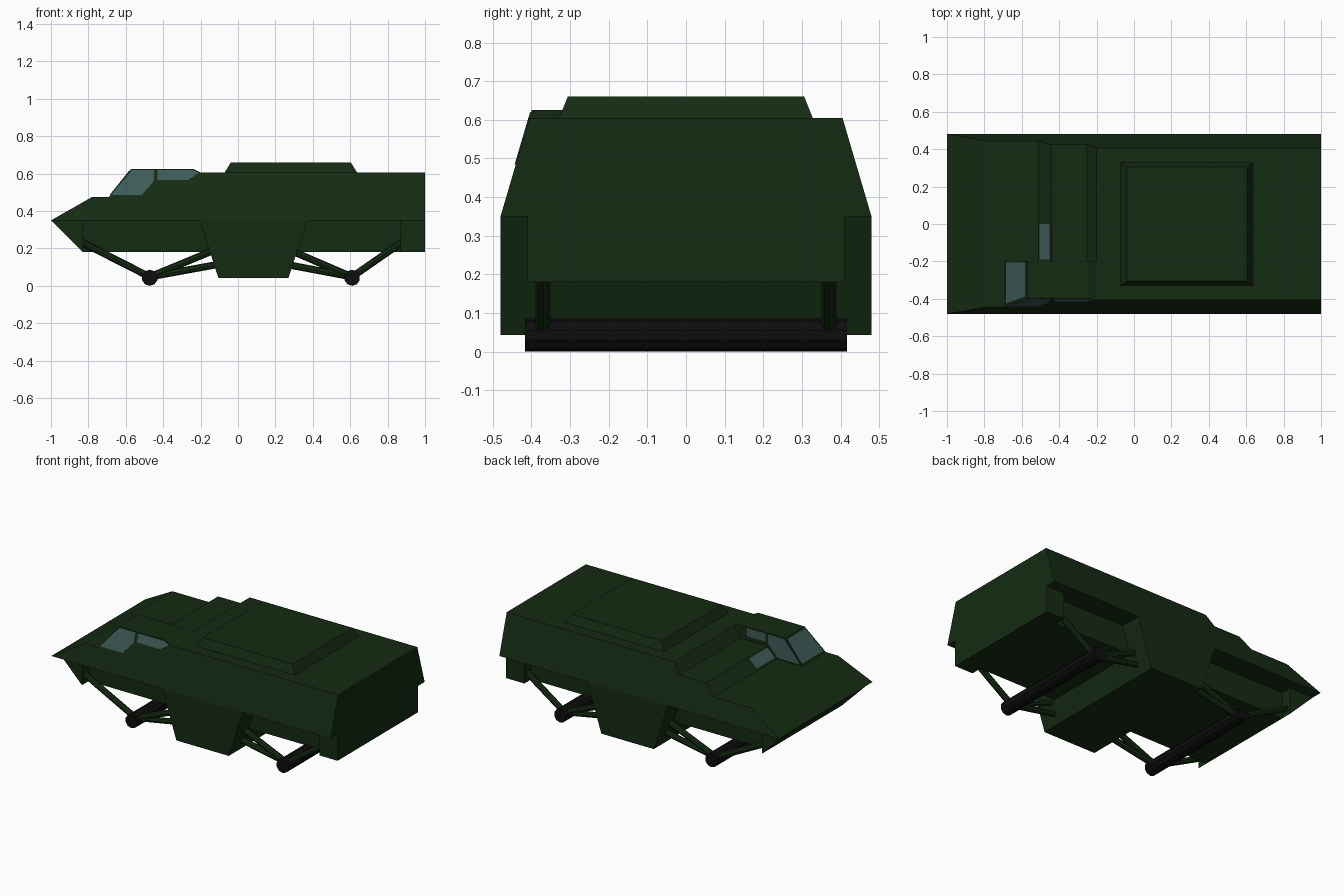
import bpy, bmesh
from mathutils import Vector

if "Cube" in bpy.data.objects:
    bpy.data.objects.remove(bpy.data.objects["Cube"])


def material(name, rgb):
    m = bpy.data.materials.new(name)
    m.diffuse_color = (*rgb, 1)
    m.use_nodes = True
    m.node_tree.nodes["Principled BSDF"].inputs["Base Color"].default_value = m.diffuse_color
    return m


GREEN = material("dark_green", (0.007, 0.024, 0.006))
BLACK = material("black", (0.004, 0.004, 0.004))
GLASS = material("glass", (0.05, 0.11, 0.10))


def side(z):
    """Half width of the sloping upper hull at height z."""
    return 0.48 - 0.294 * (z - 0.35)


def finish(name, bm, mat):
    bmesh.ops.recalc_face_normals(bm, faces=bm.faces)
    me = bpy.data.meshes.new(name)
    bm.to_mesh(me)
    bm.free()
    me.materials.append(mat)
    ob = bpy.data.objects.new(name, me)
    bpy.context.collection.objects.link(ob)
    return ob


def prism(name, profile, y0, y1, mat=GREEN):
    """Extrude an x-z profile between y0 and y1 (numbers or functions of z)."""
    f0 = y0 if callable(y0) else lambda z: y0
    f1 = y1 if callable(y1) else lambda z: y1
    bm = bmesh.new()
    a = [bm.verts.new((x, f0(z), z)) for x, z in profile]
    b = [bm.verts.new((x, f1(z), z)) for x, z in profile]
    bm.faces.new(a)
    bm.faces.new(b[::-1])
    n = len(a)
    for i in range(n):
        j = (i + 1) % n
        bm.faces.new((a[i], b[i], b[j], a[j]))
    return finish(name, bm, mat)


def rod(name, p, q, r, sides, mat):
    """Cylinder between two points."""
    p, q = Vector(p), Vector(q)
    bm = bmesh.new()
    bmesh.ops.create_cone(bm, cap_ends=True, segments=sides, radius1=r, radius2=r,
                          depth=(q - p).length)
    ob = finish(name, bm, mat)
    ob.rotation_mode = 'QUATERNION'
    ob.rotation_quaternion = (q - p).to_track_quat('Z', 'Y')
    ob.location = (p + q) / 2
    return ob


def slab(x, z, nx, nz, out=0.004, inn=0.01):
    """Thin strip profile from point x[0],z[0] to x[1],z[1] along a slope."""
    return [(x[0] + nx * out, z[0] + nz * out), (x[1] + nx * out, z[1] + nz * out),
            (x[1] - nx * inn, z[1] - nz * inn), (x[0] - nx * inn, z[0] - nz * inn)]


# Upper hull with sloping sides
prism("upper_hull",
      [(-1, .35), (-.78, .475), (-.51, .475), (-.44, .54), (-.25, .54),
       (-.2, .605), (1, .605), (1, .35)],
      lambda z: -side(z), side)

# Offset driver cab on the front side
prism("cab", [(-.69, .475), (-.57, .625), (-.24, .625), (-.2, .605), (-.2, .475)],
      lambda z: -side(z), -.2)

# Lower hull: nose wedge, narrow keel between the wheel wells, tail, deep middle
prism("nose_wedge", [(-1, .35), (-.83, .18), (-.83, .35)], -.41, .41)
prism("keel", [(-.83, .35), (-.83, .18), (.87, .18), (.87, .35)], -.34, .34)
prism("tail_block", [(.87, .35), (.87, .18), (1, .18), (1, .35)], -.41, .41)
prism("middle_block", [(-.205, .35), (-.105, .043), (.27, .043), (.37, .35)], -.48, .48)

# Raised roof hatch
def hatch_side(z):
    return .328 - (z - .605) * .4

prism("roof_hatch", [(-.072, .605), (-.038, .66), (.603, .66), (.637, .605)],
      lambda z: -hatch_side(z), hatch_side)

# Cab windows, outer sloping side and inner upright side
front_pane = [(-.68, .485), (-.565, .62), (-.45, .62), (-.45, .56), (-.515, .485)]
rear_pane = [(-.43, .62), (-.245, .62), (-.21, .605), (-.265, .567), (-.43, .567)]
short_pane = [(-.43, .62), (-.3, .62), (-.3, .567), (-.43, .567)]
for label, pane in (("front", front_pane), ("rear", rear_pane)):
    prism(f"outer_{label}_window", pane,
          lambda z: -side(z) - .003, lambda z: -side(z) + .01, GLASS)
for label, pane in (("front", front_pane), ("rear", short_pane)):
    prism(f"inner_{label}_window", pane, -.21, -.197, GLASS)

# Windscreen on the cab slope and small window on the hull step
prism("windscreen", slab((-.682, -.577), (.485, .616), -.78, .625),
      lambda z: -side(z) + .012, -.207, GLASS)
prism("step_window", slab((-.502, -.447), (.482, .533), -.68, .73), -.19, 0, GLASS)

# Axle rollers and their struts
for label, ax, ends in (
        ("front", -.472, [(-.84, .235), (-.14, .185), (-.12, .112)]),
        ("rear", .61, [(.88, .235), (.29, .185), (.27, .112)])):
    rod(f"{label}_roller", (ax, -.417, .043), (ax, .417, .043), .043, 10, BLACK)
    for s in (-1, 1):
        for i, (x, z) in enumerate(ends):
            rod(f"{label}_strut", (ax, s * .37, .048), (x, s * .37, z), .019, 8, GREEN)
